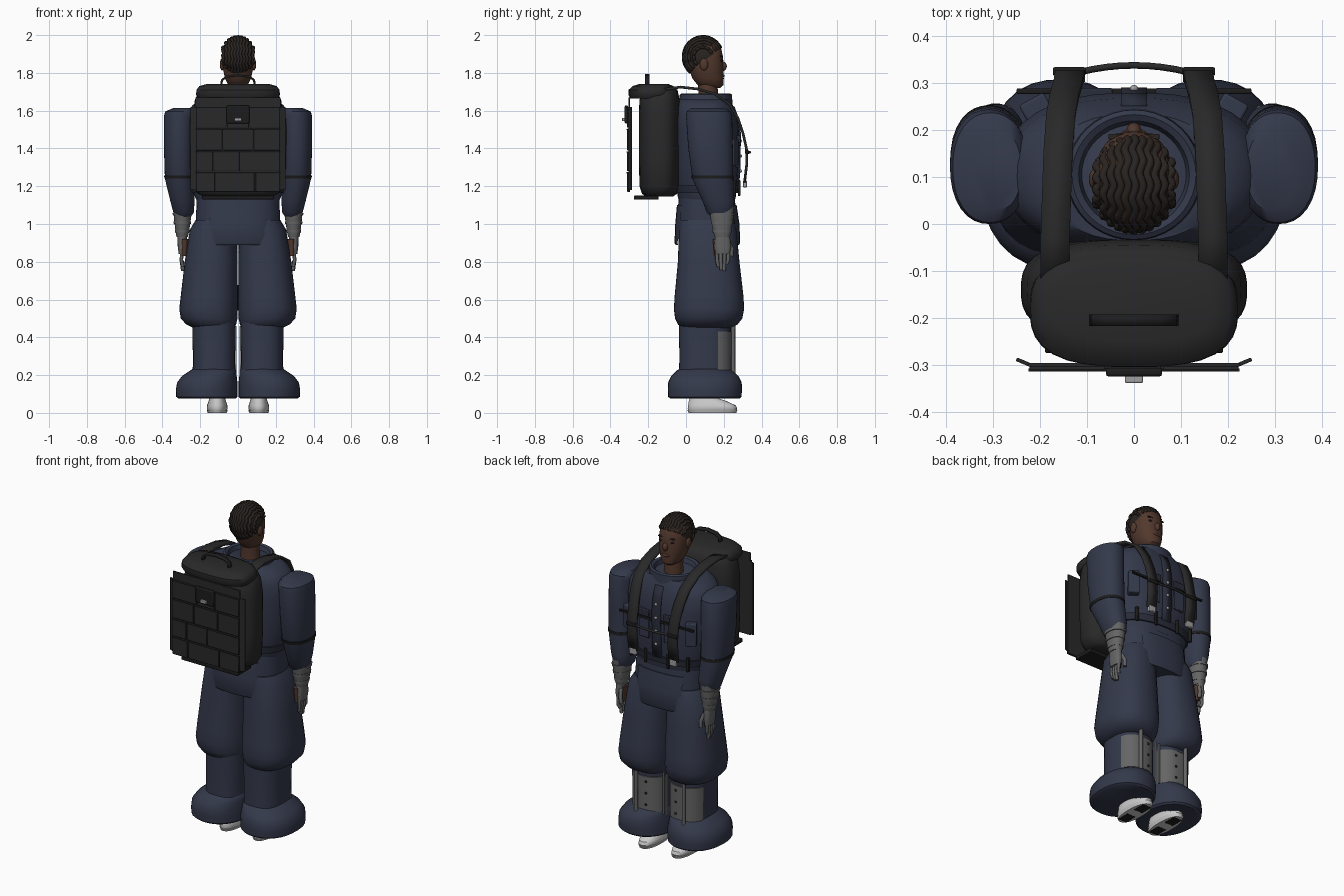
import bpy, bmesh
from math import sin, cos, pi, radians, sqrt
from mathutils import Vector, Matrix

def mat(name, r, g, b):
    m = bpy.data.materials.new(name)
    m.diffuse_color = (r, g, b, 1)
    return m

NAVY = mat("navy_cloth", .034, .041, .07)
DARK = mat("dark_navy", .022, .026, .042)
BLACK = mat("black_canvas", .022, .022, .022)
EDGE = mat("black_trim", .012, .012, .012)
SKIN = mat("skin", .085, .04, .026)
HAIR = mat("hair", .022, .017, .014)
GREY = mat("grey_wrap", .13, .13, .13)
METAL = mat("light_metal", .35, .35, .35)
WHITE = mat("white_shoe", .75, .75, .75)

def finish(name, bm, m, angle=40):
    bmesh.ops.recalc_face_normals(bm, faces=bm.faces)
    me = bpy.data.meshes.new(name)
    bm.to_mesh(me)
    bm.free()
    me.shade_smooth()
    me.set_sharp_from_angle(angle=radians(angle))
    ob = bpy.data.objects.new(name, me)
    bpy.context.collection.objects.link(ob)
    me.materials.append(m)
    return ob

def loft(name, rings, m, p=2.0, n=32, s=1, cuts=()):
    """Stack of superellipse rings (z, cx, cy, rx, ry); cuts are (point, outward normal)."""
    bm = bmesh.new()
    loops = []
    for z, cx, cy, rx, ry in rings:
        lp = []
        for i in range(n):
            c, d = cos(2 * pi * i / n), sin(2 * pi * i / n)
            k = (abs(c) ** p + abs(d) ** p) ** (-1 / p)
            lp.append(bm.verts.new((s * (cx + rx * k * c), cy + ry * k * d, z)))
        loops.append(lp)
    for a, b in zip(loops, loops[1:]):
        for i in range(n):
            bm.faces.new((a[i], a[(i + 1) % n], b[(i + 1) % n], b[i]))
    bm.faces.new(loops[0])
    bm.faces.new(loops[-1])
    for co, no in cuts:
        bmesh.ops.bisect_plane(bm, geom=bm.verts[:] + bm.edges[:] + bm.faces[:],
                               plane_co=co, plane_no=no, clear_outer=True)
    return finish(name, bm, m)

def box(name, loc, size, m, bev=.004, rz=0):
    bm = bmesh.new()
    bmesh.ops.create_cube(bm, size=1, matrix=Matrix.Translation(loc) @ Matrix.Rotation(rz, 4, 'Z')
                          @ Matrix.Diagonal((*size, 1)))
    ob = finish(name, bm, m)
    if bev:
        b = ob.modifiers.new("bevel", 'BEVEL')
        b.width, b.segments = bev, 2
    return ob

def ball(name, loc, size, m, cuts=()):
    bm = bmesh.new()
    bmesh.ops.create_uvsphere(bm, u_segments=24, v_segments=16, radius=1,
                              matrix=Matrix.Translation(loc) @ Matrix.Diagonal((*size, 1)))
    for co, no in cuts:
        bmesh.ops.bisect_plane(bm, geom=bm.verts[:] + bm.edges[:] + bm.faces[:],
                               plane_co=co, plane_no=no, clear_outer=True)
    return finish(name, bm, m)

def ribbon(name, pts, width, thick, m, axis=(1, 0, 0)):
    bm = bmesh.new()
    h = Vector(axis) * width / 2
    rows = [(bm.verts.new(Vector(p) - h), bm.verts.new(Vector(p) + h)) for p in pts]
    for a, b in zip(rows, rows[1:]):
        bm.faces.new((a[0], a[1], b[1], b[0]))
    ob = finish(name, bm, m)
    sol = ob.modifiers.new("thickness", 'SOLIDIFY')
    sol.thickness, sol.offset = thick, 0
    return ob

def tube(name, pts, r, m):
    cu = bpy.data.curves.new(name, 'CURVE')
    cu.dimensions = '3D'
    cu.bevel_depth, cu.bevel_resolution, cu.use_fill_caps = r, 2, True
    sp = cu.splines.new('POLY')
    sp.points.add(len(pts) - 1)
    for q, p in zip(sp.points, pts):
        q.co = (*p, 1)
    cu.materials.append(m)
    ob = bpy.data.objects.new(name, cu)
    bpy.context.collection.objects.link(ob)
    return ob

# head and neck
loft("head", [(1.72, 0, .135, .03, .045), (1.735, 0, .13, .052, .068), (1.77, 0, .117, .068, .083),
              (1.82, 0, .107, .08, .091), (1.88, 0, .1, .083, .097), (1.94, 0, .1, .074, .084),
              (1.98, 0, .1, .04, .045)], SKIN, 2.2)
loft("neck", [(1.62, 0, .115, .058, .055), (1.7, 0, .118, .052, .052), (1.78, 0, .11, .052, .05)], SKIN)
ball("nose", (0, .198, 1.835), (.016, .018, .024), SKIN)
ball("mouth", (0, .193, 1.785), (.026, .011, .009), SKIN)
for s in (-1, 1):
    ball("ear", (s * .084, .095, 1.845), (.012, .022, .032), SKIN)
    ball("eye", (s * .034, .184, 1.865), (.014, .009, .007), EDGE)
    box("eyebrow", (s * .036, .186, 1.888), (.036, .012, .007), HAIR, .002)

# braided hair: cap plus wavy rows
ball("hair_cap", (0, .09, 1.885), (.087, .104, .107), HAIR, [((0, .19, 1.93), (0, .13, -.19))])
for i in range(-5, 6):
    x0, pts = i * .0155, []
    c = sqrt(1 - (x0 / .088) ** 2)
    for k in range(45):
        a = radians(26 + 204 * k / 44)
        pts.append((x0 + .004 * sin(k * .95), .09 + .104 * c * cos(a), 1.885 + .107 * c * sin(a)))
    tube("hair_braid", pts, .0085, HAIR)

# jacket
loft("jacket", [(1.13, 0, .11, .222, .15), (1.15, 0, .11, .23, .155), (1.3, 0, .11, .262, .167),
                (1.5, 0, .11, .278, .17), (1.58, 0, .105, .27, .163), (1.63, 0, .1, .24, .148),
                (1.66, 0, .1, .18, .135)], NAVY, 2.4, 40)
loft("collar", [(1.63, 0, .105, .148, .142), (1.685, 0, .105, .142, .138), (1.692, 0, .105, .132, .128),
                (1.685, 0, .105, .118, .115), (1.655, 0, .105, .11, .105)], NAVY, 2, 40)
loft("belt", [(1.165, 0, .11, .243, .165), (1.205, 0, .11, .25, .17)], DARK, 2.4, 40)
loft("tunic_skirt", [(.96, 0, .11, .22, .158), (1.05, 0, .11, .222, .155), (1.15, 0, .11, .218, .148)],
     NAVY, 2.6, 40)
loft("skirt_flaps", [(.89, 0, .113, .22, .168), (.9, 0, .113, .225, .174), (1, 0, .113, .225, .17),
                     (1.1, 0, .11, .222, .158)], NAVY, 2.6, 40,
     cuts=[((s * .15, 0, 0), (s, 0, 0)) for s in (-1, 1)]
     + [((s * .15, 0, .95), (s * .85, 0, -.5)) for s in (-1, 1)])
ribbon("placket", [(0, .25, 1.62), (0, .272, 1.56), (0, .284, 1.48), (0, .281, 1.3), (0, .275, 1.2)],
       .055, .014, DARK)
for z in (1.28, 1.36, 1.44, 1.52):
    ball("button", (0, .289, z), (.009, .007, .009), METAL)
box("chest_band", (0, .283, 1.42), (.5, .012, .014), EDGE, .003)

for s in (-1, 1):
    # chest pockets and belt pouches
    box("chest_pocket", (s * .085, .272, 1.36), (.07, .024, .12), NAVY)
    box("pocket_flap", (s * .085, .279, 1.45), (.078, .022, .04), DARK)
    box("side_pocket", (s * .205, .24, 1.38), (.06, .06, .14), NAVY, .006, -s * .5)
    box("belt_loop", (s * .075, .281, 1.19), (.016, .014, .085), EDGE)
    box("side_belt_loop", (s * .19, .252, 1.19), (.016, .02, .085), EDGE)
    # sleeves
    loft("sleeve", [(1.04, .288, .182, .04, .052), (1.06, .288, .18, .054, .07), (1.12, .294, .172, .064, .084),
                    (1.24, .309, .142, .078, .108), (1.4, .311, .13, .081, .118), (1.57, .309, .122, .083, .122),
                    (1.595, .306, .12, .08, .117), (1.615, .29, .115, .05, .085)], NAVY, 2.2, s=s)
    loft("armband", [(1.24, .309, .142, .081, .111), (1.258, .309, .139, .082, .113)], EDGE, 2.2, s=s)
    # forearm wraps and hands
    loft("forearm_wrap", [(.93, .295, .192, .03, .04), (.96, .295, .192, .036, .048),
                          (1.03, .294, .19, .045, .06), (1.09, .293, .188, .049, .066)], GREY, 2.2, s=s)
    for z, r in ((.955, .038), (1.0, .045), (1.045, .05)):
        loft("wrap_band", [(z, .295, .191, r, r * 1.3), (z + .014, .295, .191, r + .001, r * 1.3 + .001)],
             GREY, 2.2, s=s)
    loft("hand", [(.84, .296, .195, .018, .036), (.88, .296, .195, .023, .044), (.95, .295, .193, .025, .038)],
         GREY, 2.6, 20, s)
    loft("palm", [(.83, .285, .186, .016, .036), (.92, .282, .184, .02, .042)], SKIN, 2.4, 20, s)
    for k in range(4):
        y = .164 + .02 * k
        tip = (.775, .757, .752, .79)[k]
        tube("finger", [(s * .296, y, .86), (s * .3, y, .81), (s * .292, .195 + (y - .195) * .75, tip)], .0095, GREY)
    tube("thumb", [(s * .28, .225, .91), (s * .27, .243, .87), (s * .268, .24, .83)], .011, GREY)

    # baggy trousers, lower legs and wide cuffs
    loft("trouser_leg", [(.45, .13, .11, .108, .13), (.468, .142, .115, .132, .158), (.5, .153, .12, .15, .178),
                         (.55, .156, .122, .155, .186), (.62, .152, .122, .151, .182), (.8, .142, .12, .14, .163),
                         (.97, .13, .115, .125, .152), (1.02, .115, .11, .11, .14)], NAVY, 2.4, s=s)
    loft("lower_leg", [(.2, .127, .1, .113, .137), (.3, .127, .1, .112, .135), (.48, .127, .1, .115, .138)],
         NAVY, 2.5, s=s)
    loft("leg_cuff", [(.075, .163, .1, .15, .183), (.085, .165, .1, .162, .194), (.12, .166, .1, .163, .196),
                      (.16, .163, .1, .16, .195), (.195, .152, .1, .145, .178), (.225, .13, .1, .122, .148),
                      (.235, .127, .1, .11, .13)], NAVY, 2.2, s=s)
    loft("shin_plate", [(.22, .127, .104, .115, .138), (.43, .127, .104, .116, .139)], GREY, 2.5, 40, s,
         cuts=[((0, .17, 0), (0, -1, 0))])
    tube("shin_rod", [(s * .16, .25, .21), (s * .16, .25, .47)], .011, GREY)
    tube("inner_shin_rod", [(s * .012, .2, .21), (s * .012, .2, .46)], .005, METAL)
    for z in (.26, .33, .4):
        ball("rivet", (s * .1, .243, z), (.007, .005, .007), EDGE)
    # shoes
    loft("shoe", [(.012, .11, .14, .05, .127), (.022, .11, .14, .055, .131), (.04, .11, .137, .054, .126),
                  (.062, .11, .115, .046, .1), (.085, .11, .085, .04, .065), (.12, .11, .08, .036, .055)],
         WHITE, 2.3, s=s)
    loft("shoe_sole", [(0, .11, .14, .05, .126), (.014, .11, .14, .055, .132)], WHITE, 2.3, s=s)
    for y in (.07, .205):
        box("sole_pad", (s * .11, y, .004), (.06, .08, .01), EDGE, .002)
    for k in range(3):
        y = .13 + .03 * k
        tube("shoe_lace", [(s * .11 - .04, y, .056 - .007 * k), (s * .11, y + .008, .08 - .01 * k),
                           (s * .11 + .04, y, .056 - .007 * k)], .004, METAL)

    # shoulder straps of the backpack
    ribbon("shoulder_strap", [(s * x, y, z) for x, y, z in (
        (.168, -.13, 1.71), (.168, -.03, 1.725), (.165, .06, 1.715), (.162, .15, 1.69), (.156, .23, 1.635),
        (.148, .275, 1.56), (.14, .302, 1.48), (.137, .32, 1.4), (.136, .322, 1.32), (.135, .31, 1.22))],
        .062, .014, BLACK)
    box("strap_buckle", (s * .135, .312, 1.212), (.045, .022, .035), METAL)
    box("strap_adjuster", (s * .138, .325, 1.38), (.07, .018, .02), EDGE)
tube("sternum_strap", [(x / 100, .338 - .000018 * x * x * 6, 1.38) for x in range(-12, 13, 3)], .007, BLACK)

# backpack body, lid, base and handle
loft("backpack_body", [(1.145, 0, -.14, .18, .07), (1.16, 0, -.14, .212, .093), (1.2, 0, -.14, .234, .106),
                       (1.35, 0, -.14, .241, .11), (1.58, 0, -.14, .24, .11), (1.66, 0, -.14, .228, .106),
                       (1.71, 0, -.135, .2, .09), (1.73, 0, -.13, .16, .06)], BLACK, 2.8, 40)
loft("backpack_lid", [(1.665, 0, -.18, .21, .115), (1.685, 0, -.18, .222, .125), (1.71, 0, -.18, .22, .124),
                      (1.73, 0, -.175, .205, .108), (1.74, 0, -.17, .17, .08)], BLACK, 2.8, 40)
box("backpack_base", (0, -.21, 1.14), (.38, .13, .022), EDGE)
ribbon("top_handle", [(-.09, -.205, 1.73), (-.085, -.205, 1.762), (-.06, -.205, 1.78), (0, -.205, 1.788),
                      (.06, -.205, 1.78), (.085, -.205, 1.762), (.09, -.205, 1.73)], .024, .012, EDGE, (0, 1, 0))

# hanging webbing panel: backing sheet with rows of patches
box("panel_sheet", (0, -.3, 1.42), (.45, .008, .5), BLACK, .002)
rows = [(1.17, 1.275, (-.225, -.12, .09, .225)), (1.28, 1.385, (-.225, -.13, .01, .225)),
        (1.39, 1.505, (-.225, -.08, .08, .225)), (1.51, 1.62, (-.225, -.06, .06, .225))]
for z0, z1, xs in rows:
    for a, b in zip(xs, xs[1:]):
        box("panel_patch", ((a + b) / 2, -.306, (z0 + z1) / 2), (b - a - .005, .012, z1 - z0), BLACK, .003)
    box("panel_seam", (0, -.311, z1 - .004), (.45, .006, .006), EDGE, 0)
for s in (-1, 1):
    box("panel_edge", (s * .234, -.295, 1.4), (.036, .008, .44), BLACK, .002, s * .4)
box("panel_clasp", (0, -.316, 1.58), (.12, .018, .095), EDGE, .006)
box("clasp_catch", (0, -.33, 1.553), (.038, .018, .018), METAL, .003)
